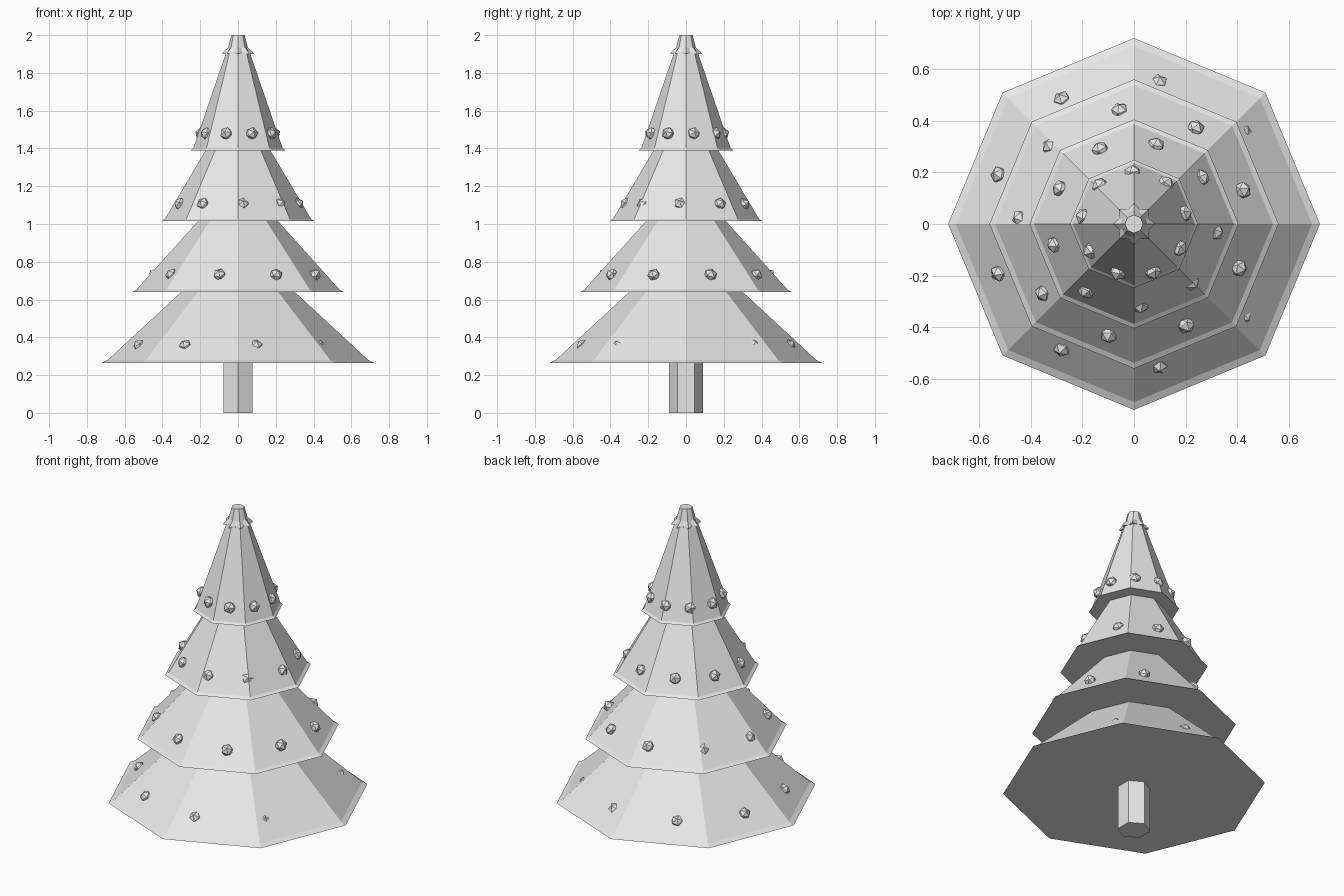
import bpy, bmesh, math
from mathutils import Matrix, Vector

cube = bpy.data.objects.get("Cube")
if cube:
    bpy.data.objects.remove(cube, do_unlink=True)

grey = bpy.data.materials.new("light_grey")
grey.use_nodes = True
grey.diffuse_color = (0.8, 0.8, 0.8, 1)
grey.node_tree.nodes["Principled BSDF"].inputs["Base Color"].default_value = (0.8, 0.8, 0.8, 1)


def add_object(name, bm):
    bmesh.ops.recalc_face_normals(bm, faces=bm.faces)
    mesh = bpy.data.meshes.new(name)
    bm.to_mesh(mesh)
    bm.free()
    mesh.materials.append(grey)
    obj = bpy.data.objects.new(name, mesh)
    bpy.context.collection.objects.link(obj)
    return obj


def loft(name, profile, sides, start=0.0):
    """Closed stack of rings; a ring is (radius at even corners, at odd corners, z)."""
    bm = bmesh.new()
    rings = []
    for even, odd, z in profile:
        ring = []
        for i in range(sides):
            a = start + math.tau * i / sides
            r = odd if i % 2 else even
            ring.append(bm.verts.new((r * math.cos(a), r * math.sin(a), z)))
        rings.append(ring)
    for low, high in zip(rings, rings[1:]):
        for i in range(sides):
            j = (i + 1) % sides
            bm.faces.new((low[i], low[j], high[j], high[i]))
    bm.faces.new(rings[0][::-1])
    bm.faces.new(rings[-1])
    return add_object(name, bm)


def ornaments(name, count, start, radius, z, tilt):
    """Ring of faceted balls, each with one corner pointing out from the branches."""
    bm = bmesh.new()
    for i in range(count):
        a = start + math.tau * i / count
        out = Vector((math.cos(a), math.sin(a), tilt))
        spin = out.to_track_quat('Z', 'Y').to_matrix().to_4x4()
        place = Matrix.Translation((radius * math.cos(a), radius * math.sin(a), z))
        bmesh.ops.create_icosphere(bm, subdivisions=1, radius=0.035, matrix=place @ spin)
    return add_object(name, bm)


# Six-sided trunk
loft("trunk", [(0.09, 0.09, 0), (0.09, 0.09, 0.27)], 6, math.pi / 2)

# Branch tiers: rim radius, bottom z, lip inset, lip height, top radius, top z,
# then radius and height of the ornament ring
tiers = [
    (0.72, 0.265, 0.03, 0.015, 0.295, 0.645, 0.555, 0.355),
    (0.56, 0.64, 0.022, 0.012, 0.207, 1.02, 0.44, 0.73),
    (0.405, 1.015, 0.018, 0.012, 0.168, 1.395, 0.315, 1.105),
    (0.248, 1.39, 0.012, 0.012, 0.062, 1.91, 0.195, 1.478),
]
for n, (rim, z0, inset, lip, top, z1, ball_r, ball_z) in enumerate(tiers):
    shoulder = rim - inset
    rings = [(rim, rim, z0), (shoulder, shoulder, z0 + lip), (top, top, z1)]
    loft(f"branch_tier_{n + 1}", rings, 8)
    slope = (shoulder - top) / (z1 - z0 - lip)
    ornaments(f"ornaments_{n + 1}", 9, 0.3 * n, ball_r, ball_z, slope)

# Pointed collar flaring out of the blunt tip
loft("tree_top", [(0.082, 0.06, 1.9), (0.08, 0.058, 1.908),
                  (0.052, 0.05, 1.935), (0.035, 0.0323, 2.0)], 16)
